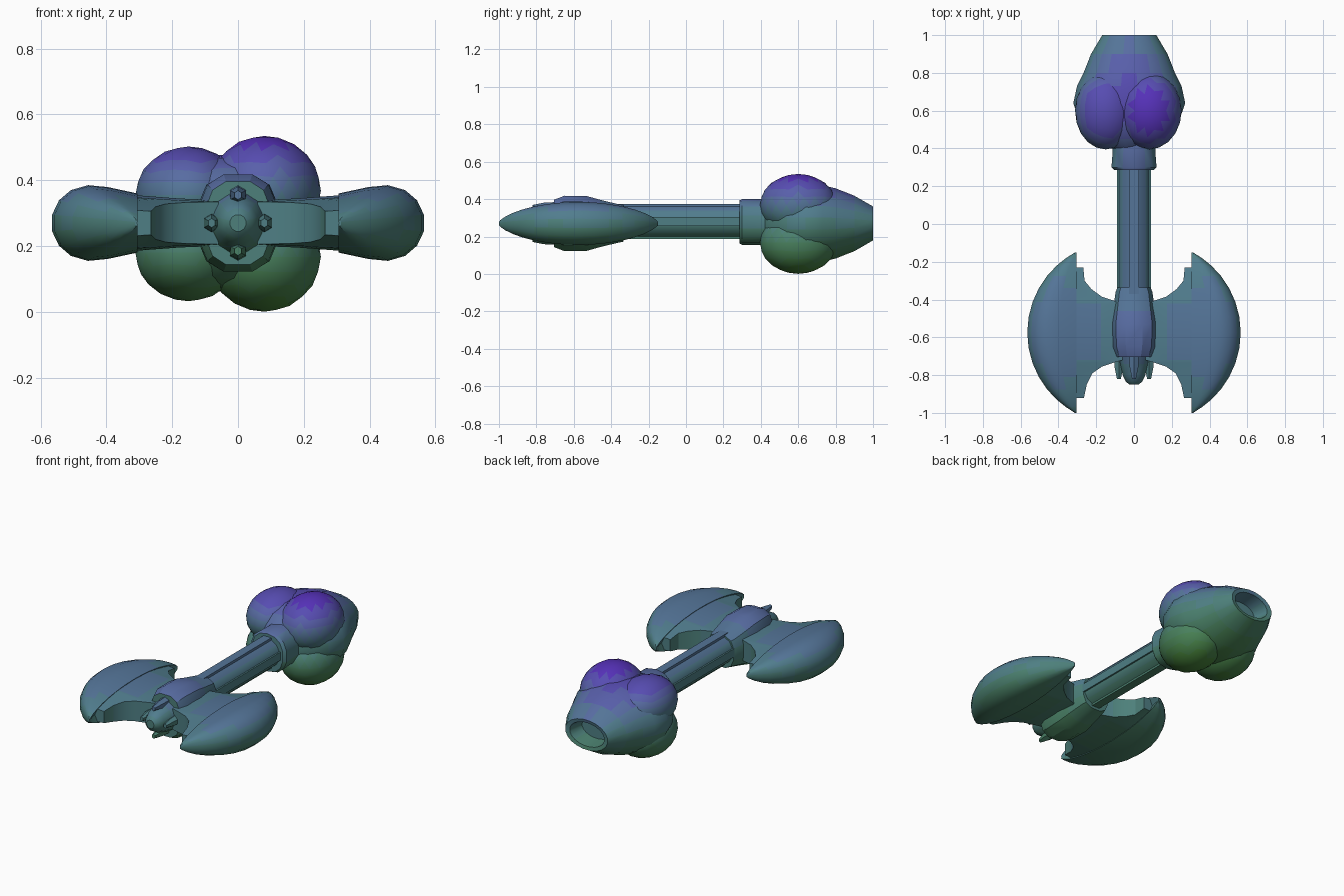
import bpy, bmesh
from math import sin, cos, pi, sqrt
from mathutils import Matrix

if "Cube" in bpy.data.objects:
    bpy.data.objects.remove(bpy.data.objects["Cube"])

Z = 0.27  # height of the long axis


def finish(name, bm, mirror=False, angle=30):
    bmesh.ops.recalc_face_normals(bm, faces=bm.faces)
    mesh = bpy.data.meshes.new(name)
    bm.to_mesh(mesh)
    bm.free()
    ob = bpy.data.objects.new(name, mesh)
    bpy.context.collection.objects.link(ob)
    if mirror:
        ob.modifiers.new("Mirror", 'MIRROR')
    bpy.ops.object.select_all(action='DESELECT')
    ob.select_set(True)
    bpy.context.view_layer.objects.active = ob
    bpy.ops.object.shade_smooth_by_angle(angle=angle * pi / 180)
    return ob


def skin(name, loops, mirror=False):
    """Bridge a row of equal-length point loops and cap both ends."""
    bm = bmesh.new()
    rows = [[bm.verts.new(p) for p in loop] for loop in loops]
    n = len(rows[0])
    for a, b in zip(rows, rows[1:]):
        for i in range(n):
            j = (i + 1) % n
            bm.faces.new((a[i], a[j], b[j], b[i]))
    bm.faces.new(rows[0])
    bm.faces.new(rows[-1])
    return finish(name, bm, mirror)


def ring(y, rx, rz, n, cx=0.0, cz=Z, square=1.0):
    def p(v):
        return (1 if v > 0 else -1) * abs(v) ** square
    return [(cx + rx * p(cos(2 * pi * (i + .5) / n)), y,
             cz + rz * p(sin(2 * pi * (i + .5) / n))) for i in range(n)]


def lathe(name, profile, n, **kw):
    return skin(name, [ring(y, rx, rz, n, **kw) for y, rx, rz in profile])


def box(name, x, y0, y1, z, hx, hz):
    return skin(name, [[(x - hx, y, z - hz), (x + hx, y, z - hz),
                        (x + hx, y, z + hz), (x - hx, y, z + hz)] for y in (y0, y1)])


# Shaft with four raised strips
lathe("shaft", [(-0.45, .085, .085), (0.35, .085, .085)], 12, cz=.28)
for name, x, z, hx, hz in (("top", 0, .362, .026, .013), ("bottom", 0, .2, .026, .012),
                           ("left", -.08, .28, .01, .025), ("right", .08, .28, .01, .025)):
    box(name + "_shaft_strip", x, -.45, .33, z, hx, hz)

# Collar below the pommel
lathe("collar", [(.285, .105, .115), (.3, .122, .122), (.39, .115, .122), (.46, .12, .125)],
      14, cz=.278, square=.85)

# Pommel core tapering to an open, recessed end
lathe("pommel_core", [(.4, .1, .12), (.45, .19, .17), (.54, .265, .2), (.64, .3, .21),
                      (.73, .28, .207), (.8, .245, .19), (.9, .205, .15), (1.0, .145, .092),
                      (.995, .118, .072), (.9, .1, .06)], 20, cx=-.025)

# Four bulging pommel lobes
for side, cx, rx, rz, off in (("right", .08, .172, .1665, .1005), ("left", -.15, .162, .148, .087)):
    for level, s in (("upper", 1), ("lower", -1)):
        bm = bmesh.new()
        bmesh.ops.create_icosphere(
            bm, subdivisions=3, radius=1,
            matrix=Matrix.Translation((cx, .6, .2675 + s * off)) @ Matrix.Diagonal((rx, .205, rz, 1)))
        finish(f"{level}_{side}_pommel_lobe", bm, angle=25)

# Axe head socket, with nose and four small prongs
lathe("head_socket", [(-.335, .09, .1), (-.36, .1, .105), (-.46, .115, .13), (-.53, .125, .15),
                      (-.65, .12, .152), (-.705, .1, .13)], 12, square=.75)
lathe("head_nose", [(-.68, .09, .1), (-.74, .075, .085), (-.8, .062, .066), (-.835, .045, .046),
                    (-.85, .025, .026)], 12)
for name, x, z in (("left", -.08, 0), ("right", .08, 0), ("top", 0, .085), ("bottom", 0, -.085)):
    lathe(name + "_nose_prong", [(-.68, .03, .03), (-.76, .026, .026), (-.82, .012, .014)],
          6, cx=x, cz=Z + z)


def lens(y):
    """Half thickness of the blade along its length."""
    u = (y + .575) / .43
    return .115 * max(0, 1 - u * u) ** .65


# Crescent cutting blades
PROFILE = ((0, .78), (.35, .95), (.58, 1), (.78, .87), (.92, .6), (1, .22))
loops = []
for i in range(17):
    u = sin(pi * (i / 16 - .5))
    y = -.575 + .425 * u
    xi = .305
    w = max(.008, sqrt(.482 ** 2 - (.425 * u) ** 2) - .227 + .31 - xi)
    h = max(.008, lens(y))
    upper = [(xi + s * w, y, Z + t * h) for s, t in PROFILE]
    lower = [(x, y, 2 * Z - z) for x, y, z in reversed(upper)]
    loops.append(upper + lower + [(xi + .2 * w, y, Z)])
skin("crescent_blade", loops, mirror=True)

# Thinner webs joining the blades to the socket
loops = []
for y, xi in ((-.23, .268), (-.3, .262), (-.345, .225), (-.385, .17), (-.405, .11), (-.42, .06),
              (-.57, .06), (-.72, .06), (-.735, .11), (-.755, .17), (-.79, .22),
              (-.85, .25), (-.92, .265)):
    t = lens(y) * .76
    xs = (xi, xi + .4 * (.35 - xi), .35)
    upper = [(x, y, Z + t * f) for x, f in zip(xs, (.8, .85, 1))]
    loops.append(upper + [(x, y, 2 * Z - z) for x, y, z in reversed(upper)])
skin("blade_web", loops, mirror=True)

# Colour fading with height: green, teal, blue, violet
STOPS = ((0, (.06, .22, .03)), (.2, (.07, .22, .15)), (.32, (.08, .21, .26)),
         (.42, (.1, .14, .38)), (.54, (.09, .01, .5)))
BANDS = 14


def height_colour(z):
    for (a, ca), (b, cb) in zip(STOPS, STOPS[1:]):
        if z <= b:
            f = (z - a) / (b - a)
            return [p + (q - p) * f for p, q in zip(ca, cb)] + [1]


mats = []
for i in range(BANDS):
    m = bpy.data.materials.new(f"height_tint_{i}")
    m.diffuse_color = height_colour((i + .5) / BANDS * .54)
    m.use_nodes = True
    m.node_tree.nodes["Principled BSDF"].inputs["Base Color"].default_value = m.diffuse_color
    mats.append(m)
for ob in bpy.data.objects:
    for m in mats:
        ob.data.materials.append(m)
    for f in ob.data.polygons:
        f.material_index = max(0, min(BANDS - 1, int(f.center.z / .54 * BANDS)))
